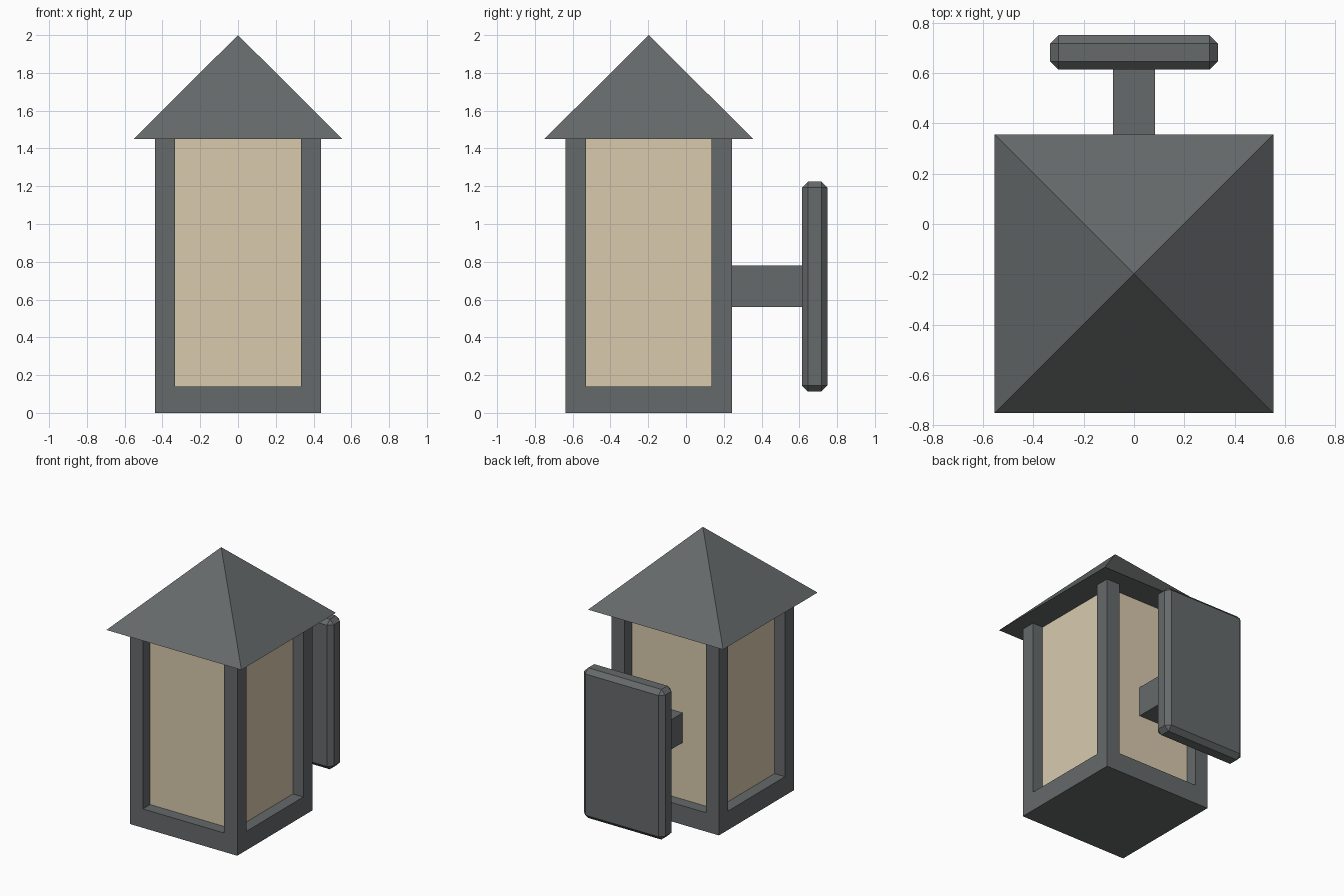
import bpy, bmesh

if "Cube" in bpy.data.objects:
    bpy.data.objects.remove(bpy.data.objects["Cube"])

CY = -0.197      # centre of the lantern body in y
HALF = 0.44      # half width of the body
POST = 0.107     # post thickness
EAVE = 1.45


def material(name, rgb):
    m = bpy.data.materials.new(name)
    m.diffuse_color = (*rgb, 1)
    m.use_nodes = True
    m.node_tree.nodes["Principled BSDF"].inputs["Base Color"].default_value = m.diffuse_color
    return m


metal = material("dark grey metal", (0.133, 0.144, 0.146))
cream = material("cream glass", (0.69, 0.59, 0.42))


def finish(name, bm, mat):
    bmesh.ops.recalc_face_normals(bm, faces=bm.faces)
    me = bpy.data.meshes.new(name)
    bm.to_mesh(me)
    bm.free()
    me.materials.append(mat)
    ob = bpy.data.objects.new(name, me)
    bpy.context.collection.objects.link(ob)
    return ob


def box(name, lo, hi, mat, bevel=0):
    bm = bmesh.new()
    bmesh.ops.create_cube(bm, size=1)
    for v in bm.verts:
        v.co = [(a + b) / 2 + c * (b - a) for a, b, c in zip(lo, hi, v.co)]
    if bevel:
        bmesh.ops.bevel(bm, geom=bm.edges[:], offset=bevel, segments=1,
                        affect='EDGES')
    return finish(name, bm, mat)


# Base slab and four corner posts
box("base", (-HALF, CY - HALF, 0), (HALF, CY + HALF, 0.14), metal)
mid = HALF - POST / 2
for sx, side in ((-1, "left"), (1, "right")):
    for sy, end in ((-1, "front"), (1, "back")):
        x, y, h = sx * mid, CY + sy * mid, POST / 2
        box(f"{end}_{side}_post", (x - h, y - h, 0.14), (x + h, y + h, EAVE), metal)

# Recessed glass core
G = 0.355
box("glass", (-G, CY - G, 0.14), (G, CY + G, EAVE), cream)

# Pyramid roof with a flat underside
bm = bmesh.new()
R = 0.553
corners = [bm.verts.new((x * R, CY + y * R, EAVE))
           for x, y in ((-1, -1), (1, -1), (1, 1), (-1, 1))]
apex = bm.verts.new((0, CY, 2))
bm.faces.new(corners)
for i in range(4):
    bm.faces.new((corners[i], corners[(i + 1) % 4], apex))
finish("roof", bm, metal)

# Wall bracket: arm and chamfered plate
box("bracket_arm", (-0.083, CY + G - 0.01, 0.56), (0.083, 0.62, 0.78), metal)
box("wall_plate", (-0.333, 0.613, 0.113), (0.333, 0.75, 1.225), metal, 0.033)
